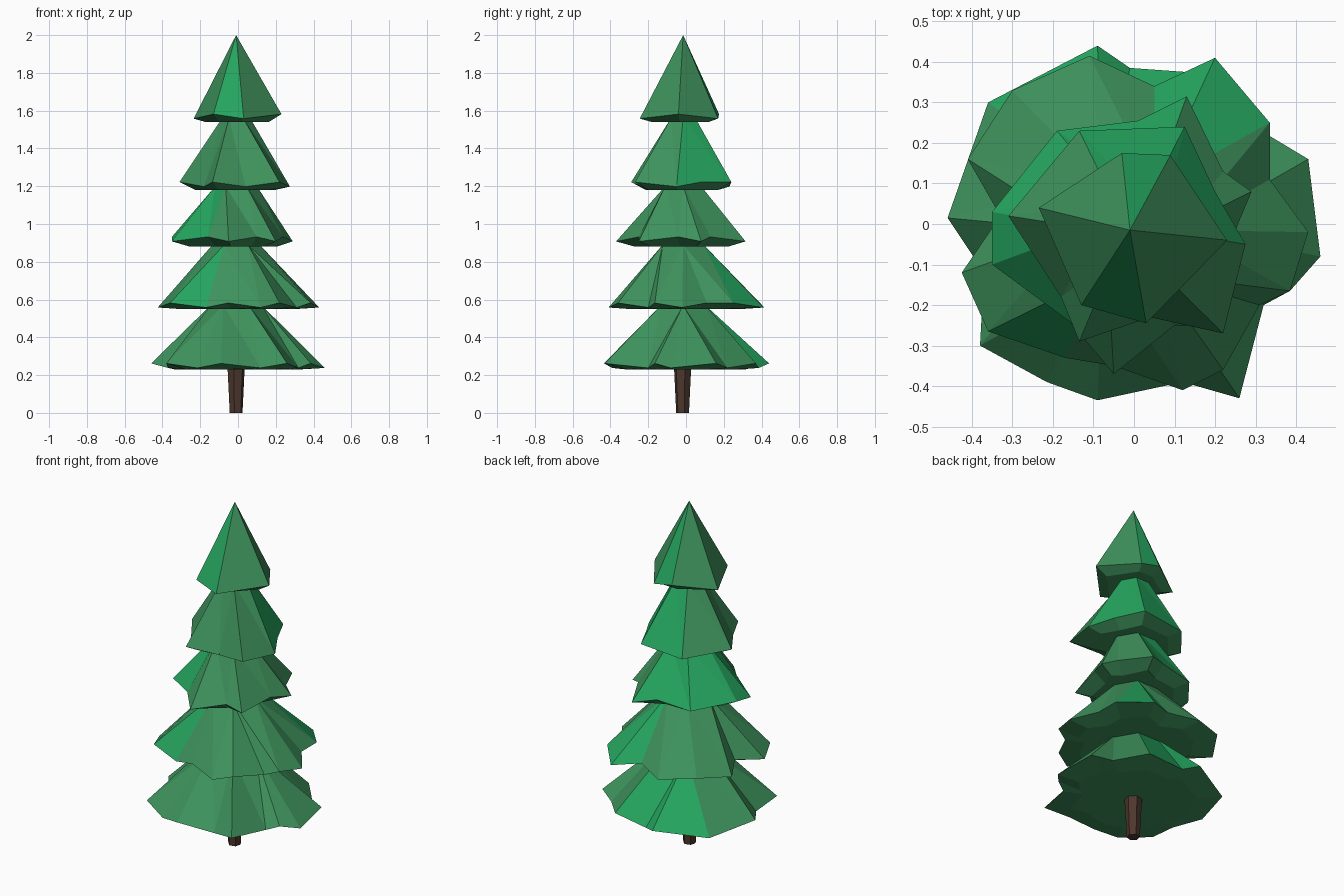
import bpy, bmesh, math

if "Cube" in bpy.data.objects:
    bpy.data.objects.remove(bpy.data.objects["Cube"])


def material(name, rgb):
    m = bpy.data.materials.new(name)
    m.diffuse_color = (*rgb, 1)
    m.use_nodes = True
    m.node_tree.nodes["Principled BSDF"].inputs["Base Color"].default_value = m.diffuse_color
    return m


GREEN = material("muted green", (0.048, 0.287, 0.107))
BRIGHT = material("bright green", (0.018, 0.376, 0.112))
BROWN = material("bark brown", (0.075, 0.039, 0.026))
AXIS = (-0.01, -0.015)


def finish(bm, name, mats):
    bmesh.ops.remove_doubles(bm, verts=bm.verts, dist=0.0005)
    bmesh.ops.recalc_face_normals(bm, faces=bm.faces)
    me = bpy.data.meshes.new(name)
    bm.to_mesh(me)
    bm.free()
    for m in mats:
        me.materials.append(m)
    ob = bpy.data.objects.new(name, me)
    bpy.context.collection.objects.link(ob)


def tier(name, rim, z_under, z_rim, z_top, r_top, sectors):
    """Ragged rim, pulled up to a six-sided neck and tucked in underneath."""
    bm = bmesh.new()
    low, mid, top, angles = [], [], [], []
    for i, (x, y) in enumerate(rim):
        a = math.atan2(y - AXIS[1], x - AXIS[0])
        snap = round(a / (math.pi / 3)) * math.pi / 3
        angles.append(math.degrees(a) % 360)
        mid.append(bm.verts.new((x, y, z_rim + 0.012 * (-1) ** i)))
        low.append(bm.verts.new((AXIS[0] + (x - AXIS[0]) * 0.72,
                                 AXIS[1] + (y - AXIS[1]) * 0.72, z_under)))
        top.append(bm.verts.new((AXIS[0] + r_top * math.cos(snap),
                                 AXIS[1] + r_top * math.sin(snap), z_top)))
    n = len(rim)
    for i in range(n):
        j = (i + 1) % n
        a, b = angles[i], angles[j]
        if abs(a - b) > 180:
            b += 360 if b < a else -360
        centre = ((a + b) / 2) % 360
        side = [bm.faces.new((mid[i], mid[j], top[j])),
                bm.faces.new((mid[i], top[j], top[i]))]
        for f in side:
            f.material_index = int(any(s <= centre <= e for s, e in sectors))
        bm.faces.new((low[j], low[i], mid[i], mid[j]))
    bm.faces.new(low[::-1])
    if r_top > 0:
        bm.faces.new(top)
    finish(bm, name, [GREEN, BRIGHT])


# Foliage tiers, bottom to top; rims run clockwise seen from above
tier("foliage_tier_1", [
    (0.43, 0.16), (0.46, -0.08), (0.385, -0.165), (0.32, -0.2), (0.26, -0.43),
    (0.12, -0.39), (-0.09, -0.435), (-0.215, -0.39), (-0.38, -0.3),
    (-0.37, -0.12), (-0.46, 0.015), (-0.36, 0.3), (-0.09, 0.44),
    (-0.01, 0.385), (0.2, 0.37), (0.33, 0.22)],
    0.23, 0.25, 0.57, 0.135, [(60, 130)])
tier("foliage_tier_2", [
    (0.335, 0.11), (0.43, -0.02), (0.385, -0.165), (0.31, -0.2),
    (0.22, -0.36), (0.12, -0.41), (-0.05, -0.35), (-0.17, -0.33),
    (-0.36, -0.265), (-0.425, -0.12), (-0.33, 0.02), (-0.41, 0.16),
    (-0.3, 0.33), (-0.11, 0.415), (0.05, 0.34), (0.2, 0.41), (0.335, 0.25)],
    0.55, 0.57, 0.89, 0.125, [(40, 75), (225, 250)])
tier("foliage_tier_3", [
    (0.22, 0.13), (0.29, 0.08), (0.24, -0.04), (0.2, -0.25), (0.1, -0.25),
    (-0.05, -0.37), (-0.16, -0.24), (-0.35, -0.1), (-0.35, 0.03),
    (-0.19, 0.23), (0.01, 0.255), (0.13, 0.315)],
    0.88, 0.92, 1.2, 0.11, [(70, 240)])
tier("foliage_tier_4", [
    (0.2, 0.08), (0.275, -0.05), (0.22, -0.27), (0.04, -0.23),
    (-0.135, -0.29), (-0.18, -0.18), (-0.31, 0.02), (-0.135, 0.23),
    (0.125, 0.24)],
    1.18, 1.21, 1.56, 0.075, [(0, 120)])
tier("foliage_top", [
    (0.23, -0.04), (0.03, -0.245), (-0.13, -0.2), (-0.235, 0.04),
    (-0.03, 0.175), (0.09, 0.17)],
    1.54, 1.57, 2.0, 0.0, [(75, 90), (235, 270)])

# Trunk: six-sided, slightly wider toward the foliage
bm = bmesh.new()
rings = []
for z, r in ((0, 0.035), (0.26, 0.048)):
    rings.append([bm.verts.new((AXIS[0] + r * math.cos(math.radians(60 * k + 15)),
                                -0.018 + r * math.sin(math.radians(60 * k + 15)), z))
                  for k in range(6)])
for k in range(6):
    m = (k + 1) % 6
    bm.faces.new((rings[0][k], rings[0][m], rings[1][m], rings[1][k]))
bm.faces.new(rings[0][::-1])
bm.faces.new(rings[1])
finish(bm, "trunk", [BROWN])
